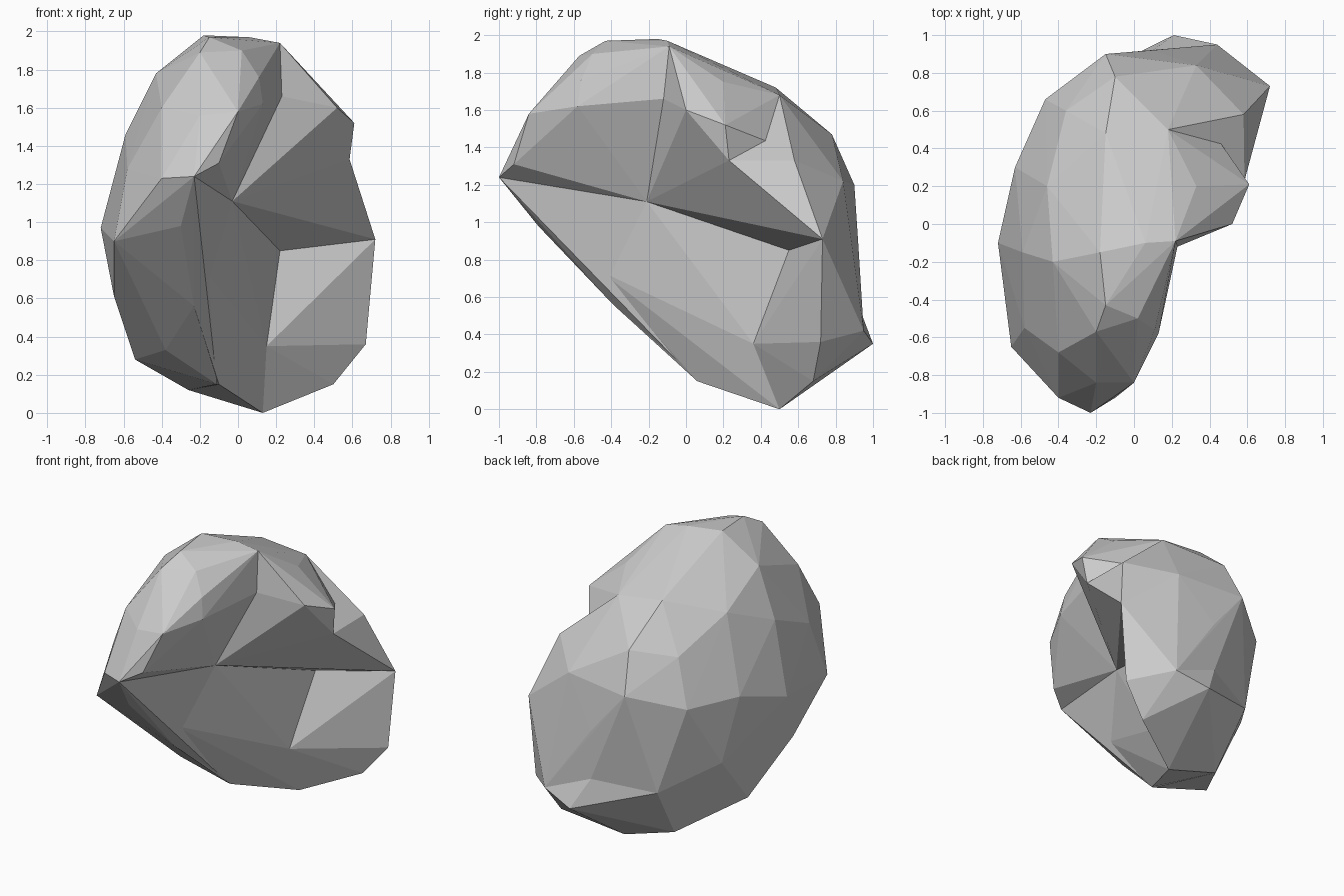
import bpy, bmesh

if "Cube" in bpy.data.objects:
    bpy.data.objects.remove(bpy.data.objects["Cube"])


def lobe(name, pts):
    """Faceted convex lump spanning the given corner points."""
    bm = bmesh.new()
    for p in pts:
        bm.verts.new(p)
    res = bmesh.ops.convex_hull(bm, input=bm.verts)
    junk = {g for k in ("geom_interior", "geom_unused") for g in res[k]
            if isinstance(g, bmesh.types.BMVert)}
    bmesh.ops.delete(bm, geom=[v for v in junk if v.is_valid], context='VERTS')
    bmesh.ops.recalc_face_normals(bm, faces=bm.faces)
    me = bpy.data.meshes.new(name)
    bm.to_mesh(me)
    bm.free()
    ob = bpy.data.objects.new(name, me)
    bpy.context.collection.objects.link(ob)
    return ob


# corners shared between lumps
groove = (-.03, -.21, 1.11)
crown = (.06, -.10, 1.97)
ridge_top, ridge_low = (.22, -.09, 1.94), (.23, -.12, 1.66)
pocket = (.22, .55, .85)
hip = (.72, .73, .91)
back_mid = (.10, .92, .90)
back_low = (.10, .92, .56)
back_left = (-.30, .75, .50)
heel = (.21, 1.0, .35)
foot = (.13, .50, 0)
shin = (.15, .36, .35)
saddle = (.45, .44, 1.43)
spur_low = (.585, .23, 1.33)

# main egg-shaped mass
body = lobe("rock", [
    (-.18, -.15, 1.98), crown, (-.15, -.43, 1.97), (-.43, -.2, 1.78),
    (-.20, -.57, 1.89), (0, -.50, 1.90), (-.20, -.84, 1.56),
    (-.23, -1, 1.24), (-.40, -.92, 1.23), (-.40, -.68, 1.60),
    (-.58, -.55, 1.28), (-.65, -.65, .90), (-.59, -.15, 1.46), (-.72, -.1, .97),
    (-.63, .30, 1.10), (-.65, -.27, .61), (-.46, .20, 1.61), (-.47, .66, 1.10),
    (-.36, .60, 1.42), (-.54, .08, .28), (-.56, .40, .65), (-.15, .90, 1.20),
    (-.10, .78, 1.47), (-.15, .48, 1.72), (0, .10, 1.87), back_left,
    (-.26, .50, .12), (-.11, .06, .15), (-.38, -.10, .33), (-.23, -.39, .56),
    (-.17, -.46, .74), (-.30, -.79, .98), groove,
])

# ridge along the right of the front lobe
ridge = lobe("front_ridge", [
    (.02, -.50, 1.90), (.11, -.56, 1.76), ridge_top, ridge_low, crown,
    (0, -.84, 1.58), (.13, -.58, 1.62), (-.10, -.92, 1.31), groove,
    (-.20, -.30, 1.5), (-.20, -.84, 1.56), (-.20, -.57, 1.89),
    (-.23, -1, 1.24), (-.15, -.43, 1.97),
])

# overhanging spur on the upper right
spur = lobe("upper_spur", [
    ridge_top, ridge_low, crown, groove, saddle, (.44, .02, 1.67), (.52, 0, 1.60),
    (.61, .21, 1.52), spur_low, (.33, .20, 1.75), (-.15, .48, 1.72),
    (0, .60, 1.30), (.18, .50, 1.68), (0, .10, 1.87),
])

# back shoulder behind the spur
shoulder = lobe("back_shoulder", [
    saddle, (.58, .58, 1.33), (.63, .48, 1.12), hip, pocket, back_mid,
    (.33, .84, 1.22), (-.10, .78, 1.47), (.18, .50, 1.68), (-.15, .48, 1.72),
    groove, (-.15, .90, 1.20), spur_low,
])

# lower flank with the broad flat face
flank = lobe("lower_flank", [
    groove, (-.17, -.46, .74), (-.10, .06, .15), foot, pocket, shin, back_mid,
    (-.26, .50, .12), back_left, back_low, (-.3, .3, .8), (-.23, -.39, .56),
    (-.15, .90, 1.20),
])

# lower back corner
corner = lobe("back_corner", [
    pocket, (.50, .68, .15), (.67, .72, .36), hip, (.44, .95, .42), foot, shin,
    back_mid, back_low, (.33, .88, .95), (.33, .84, 1.22), (-.15, .90, 1.20),
])

# heel jutting out at the bottom of the back
heel_toe = lobe("heel", [
    heel, (.44, .95, .42), (.50, .68, .15), foot, (-.26, .50, .12), back_left,
    back_low, (.2, .5, .5),
])

# fuse into one faceted boulder
parts = [ridge, spur, shoulder, flank, corner, heel_toe]
for p in parts:
    m = body.modifiers.new(p.name, 'BOOLEAN')
    m.operation, m.solver, m.object = 'UNION', 'EXACT', p
dg = bpy.context.evaluated_depsgraph_get()
fused = bpy.data.meshes.new_from_object(body.evaluated_get(dg))
body.modifiers.clear()
body.data = fused
for p in parts:
    bpy.data.objects.remove(p)
